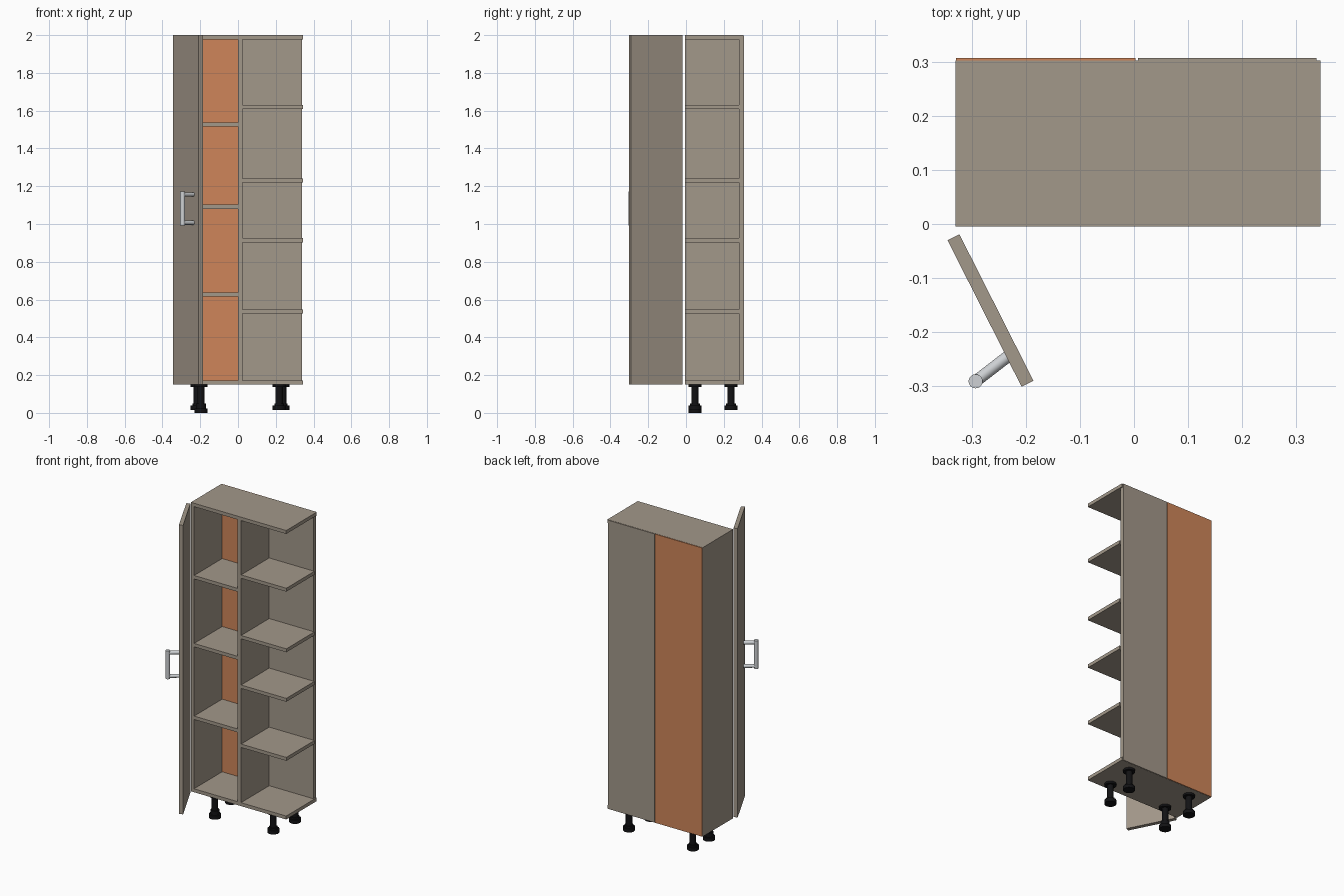
import bpy, bmesh, math
from mathutils import Vector

if "Cube" in bpy.data.objects:
    bpy.data.objects.remove(bpy.data.objects["Cube"])


def mat(name, rgb):
    m = bpy.data.materials.new(name)
    m.diffuse_color = (*rgb, 1.0)
    m.use_nodes = True
    m.node_tree.nodes["Principled BSDF"].inputs["Base Color"].default_value = m.diffuse_color
    return m


TAUPE = mat("taupe_board", (0.365, 0.314, 0.254))
ORANGE = mat("orange_board", (0.62, 0.235, 0.100))
SILVER = mat("silver_metal", (0.62, 0.64, 0.66))
BLACK = mat("black_plastic", (0.006, 0.006, 0.007))


def finish(name, bm, material, smooth=False):
    bmesh.ops.recalc_face_normals(bm, faces=bm.faces)
    me = bpy.data.meshes.new(name)
    bm.to_mesh(me)
    bm.free()
    me.materials.append(material)
    ob = bpy.data.objects.new(name, me)
    bpy.context.collection.objects.link(ob)
    if smooth:
        bpy.context.view_layer.objects.active = ob
        ob.select_set(True)
        bpy.ops.object.shade_smooth_by_angle(angle=math.radians(40))
        ob.select_set(False)
    return ob


def prism(name, outline, z0, z1, material):
    """Extrude a flat xy outline between two heights."""
    bm = bmesh.new()
    face = bm.faces.new([bm.verts.new((x, y, z0)) for x, y in outline])
    ext = bmesh.ops.extrude_face_region(bm, geom=[face])
    top = [v for v in ext["geom"] if isinstance(v, bmesh.types.BMVert)]
    bmesh.ops.translate(bm, verts=top, vec=(0, 0, z1 - z0))
    return finish(name, bm, material)


def board(name, x0, x1, y0, y1, z0, z1, material=TAUPE):
    return prism(name, [(x0, y0), (x1, y0), (x1, y1), (x0, y1)], z0, z1, material)


def rod(bm, a, b, r, sides=24):
    a, b = Vector(a), Vector(b)
    made = bmesh.ops.create_cone(bm, cap_ends=True, segments=sides,
                                 radius1=r, radius2=r, depth=(b - a).length)
    rot = (b - a).to_track_quat('Z', 'Y').to_matrix()
    for v in made["verts"]:
        v.co = rot @ v.co + (a + b) / 2


T = 0.022                      # board thickness
FRONT, INNER, REAR = -0.005, 0.28, 0.302
LOW, HIGH = 0.15, 2.0

# Carcass
board("top_panel", -0.33, 0.345, FRONT, REAR, HIGH - T, HIGH)
board("bottom_panel", -0.33, 0.345, FRONT, REAR, LOW, LOW + T)
board("left_side", -0.33, -0.33 + T, FRONT, REAR, LOW + T, HIGH - T)
board("divider", 0.001, 0.025, FRONT, INNER, LOW + T, HIGH - T)

# Back panels
board("orange_back", -0.329, 0.003, INNER, 0.307, LOW + 0.001, HIGH - 0.001, ORANGE)
board("right_back", 0.007, 0.338, INNER, 0.307, LOW + 0.001, HIGH - 0.001)

# Shelves
for i, z in enumerate((0.615, 1.08, 1.515)):
    board(f"left_shelf_{i + 1}", -0.33 + T, 0.001, FRONT + 0.001, INNER, z, z + T)
for i, z in enumerate((0.525, 0.903, 1.22, 1.608)):
    board(f"right_shelf_{i + 1}", 0.025, 0.345, FRONT + 0.001, INNER, z, z + T)

# Open door
prism("door", [(-0.345, -0.03), (-0.208, -0.301), (-0.186, -0.290), (-0.323, -0.019)],
      LOW, HIGH, TAUPE)

# Door handle: upright bar on two standoffs
bm = bmesh.new()
rod(bm, (-0.293, -0.291, 0.992), (-0.293, -0.291, 1.172), 0.013)
for z in (1.007, 1.157):
    rod(bm, (-0.293, -0.291, z), (-0.232, -0.244, z), 0.011)
finish("handle", bm, SILVER, True)

# Adjustable legs; the front left one is screwed out further
for name, x, y, foot in (("front_left_leg", -0.196, 0.047, 0.0),
                         ("front_right_leg", 0.218, 0.047, 0.016),
                         ("back_left_leg", -0.216, 0.238, 0.016),
                         ("back_right_leg", 0.237, 0.238, 0.016)):
    bm = bmesh.new()
    rod(bm, (x, y, 0.137), (x, y, LOW), 0.035)
    rod(bm, (x, y, 0.045), (x, y, 0.137), 0.019)
    rod(bm, (x, y, foot + 0.02), (x, y, 0.05), 0.026)
    rod(bm, (x, y, foot), (x, y, foot + 0.023), 0.035)
    finish(name, bm, BLACK, True)
